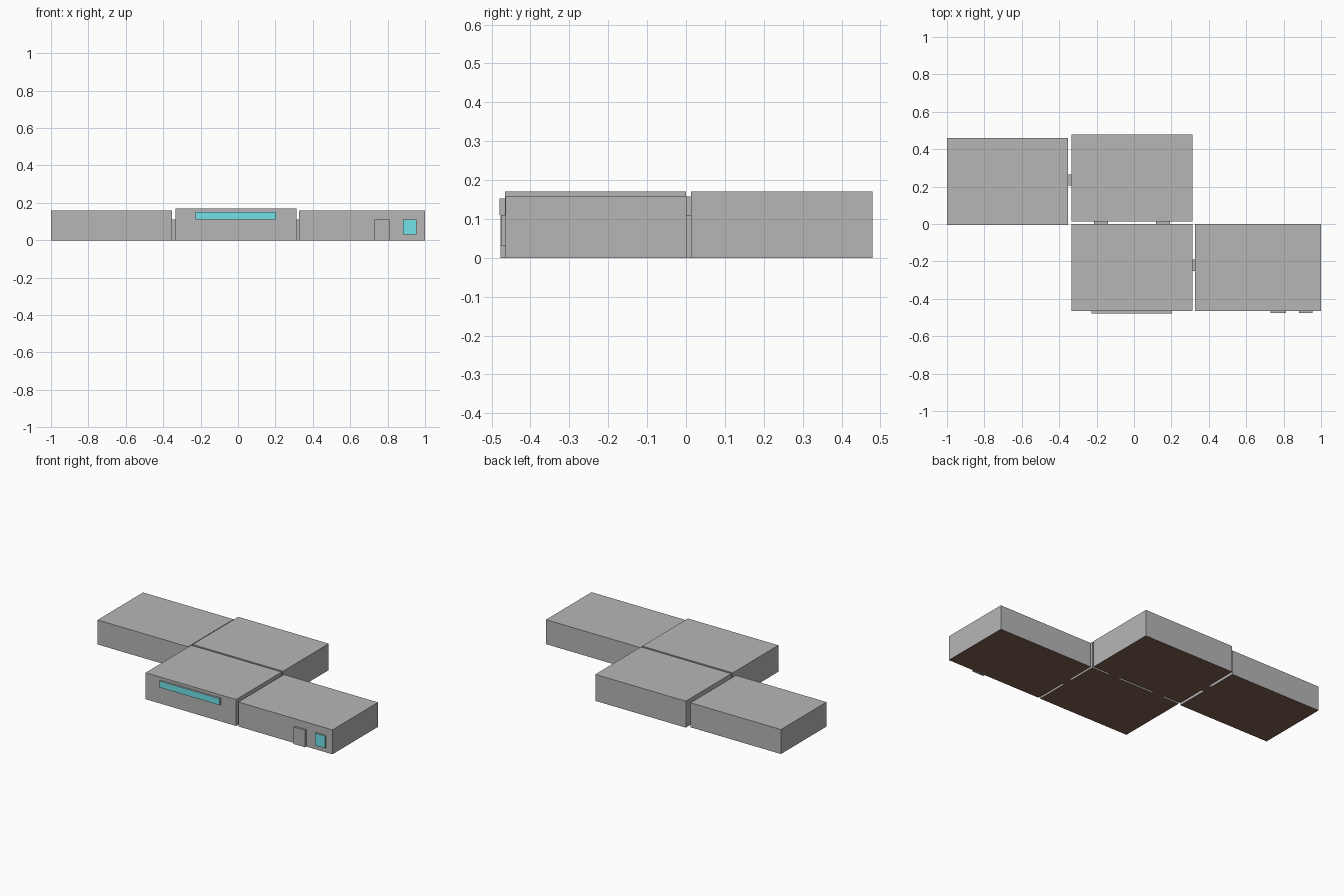
import bpy, bmesh

if "Cube" in bpy.data.objects:
    bpy.data.objects.remove(bpy.data.objects["Cube"])


def mat(name, rgb):
    m = bpy.data.materials.new(name)
    m.diffuse_color = (*rgb, 1)
    m.use_nodes = True
    m.node_tree.nodes["Principled BSDF"].inputs["Base Color"].default_value = m.diffuse_color
    return m


GREY = mat("hull_grey", (0.47, 0.47, 0.47))
BROWN = mat("floor_brown", (0.22, 0.115, 0.085))
CYAN = mat("glass_cyan", (0.19, 0.88, 0.92))


def box(name, x, y, z, accent=None, direction=None):
    """Grey box from ranges; faces pointing along direction get the accent."""
    bm = bmesh.new()
    bmesh.ops.create_cube(bm, size=1)
    for v in bm.verts:
        v.co = [r[0] if c < 0 else r[1] for c, r in zip(v.co, (x, y, z))]
    bm.normal_update()
    me = bpy.data.meshes.new(name)
    me.materials.append(GREY)
    if accent:
        me.materials.append(accent)
        for f in bm.faces:
            n = f.normal
            if sum(a * b for a, b in zip(n, direction)) > 0.9:
                f.material_index = 1
    bm.to_mesh(me)
    bm.free()
    ob = bpy.data.objects.new(name, me)
    bpy.context.collection.objects.link(ob)
    return ob


DOWN, FRONT = (0, 0, -1), (0, -1, 0)

# four rooms, with brown floors underneath
rooms = [
    ("left_room", (-1.0, -0.353), (-0.006, 0.459), 0.158),
    ("back_room", (-0.334, 0.313), (0.013, 0.479), 0.171),
    ("front_room", (-0.334, 0.313), (-0.466, 0.0), 0.171),
    ("right_room", (0.327, 1.0), (-0.464, 0.001), 0.158),
]
for name, x, y, h in rooms:
    box(name, x, y, (0, h), BROWN, DOWN)

# short passages joining the rooms
passages = [
    ("left_passage", (-0.353, -0.334), (0.205, 0.265)),
    ("right_passage", (0.313, 0.327), (-0.252, -0.19)),
    ("middle_passage_left", (-0.214, -0.139), (0.0, 0.013)),
    ("middle_passage_right", (0.118, 0.193), (0.0, 0.013)),
]
for name, x, y in passages:
    box(name, x, y, (0, 0.11), BROWN, DOWN)

# front door and the two windows, glazed on the front only
box("front_door", (0.731, 0.813), (-0.477, -0.464), (0, 0.11))
box("small_window", (0.882, 0.955), (-0.476, -0.464), (0.031, 0.11), CYAN, FRONT)
box("long_window", (-0.226, 0.204), (-0.479, -0.466), (0.11, 0.152), CYAN, FRONT)
